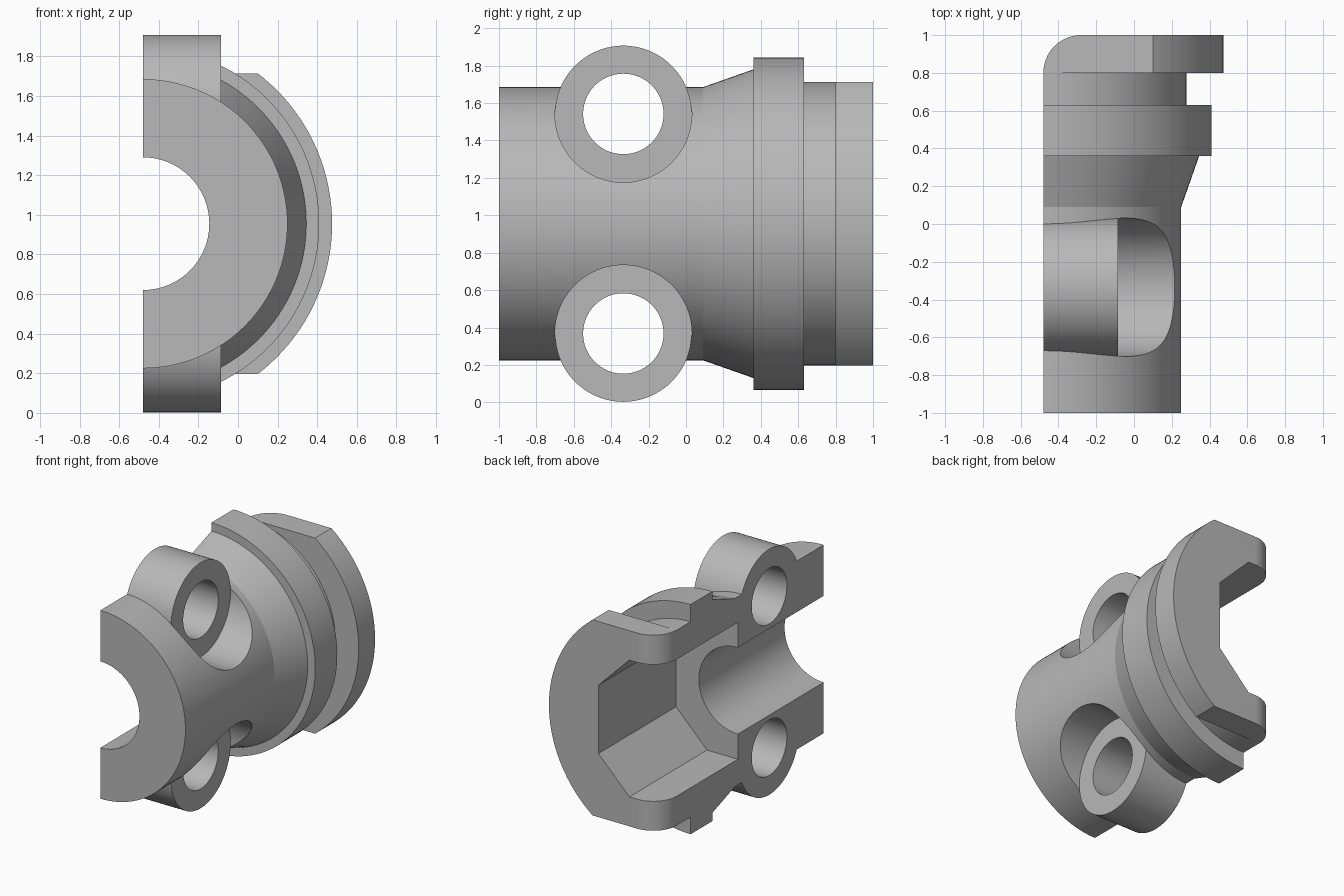
import bpy, bmesh, math
from mathutils import Matrix, Vector

if "Cube" in bpy.data.objects:
    bpy.data.objects.remove(bpy.data.objects["Cube"], do_unlink=True)

SPLIT = -0.48            # x of the flat parting face, which holds the main axis
AXIS = 0.955             # z of the main axis
BOLT_Y = -0.335
BOLT_OFF = 0.587         # bolt distance above and below the main axis
SEG = 128

grey = bpy.data.materials.new("plain grey")
grey.use_nodes = True
grey.diffuse_color = (0.48, 0.48, 0.48, 1)
grey.node_tree.nodes["Principled BSDF"].inputs["Base Color"].default_value = (0.48, 0.48, 0.48, 1)


def finish(name, bm):
    bmesh.ops.recalc_face_normals(bm, faces=bm.faces)
    mesh = bpy.data.meshes.new(name)
    bm.to_mesh(mesh)
    bm.free()
    mesh.materials.append(grey)
    ob = bpy.data.objects.new(name, mesh)
    bpy.context.collection.objects.link(ob)
    return ob


def prism(name, points, move):
    """Extrude a closed loop of points along a vector."""
    bm = bmesh.new()
    face = bm.faces.new([bm.verts.new(p) for p in points])
    ext = bmesh.ops.extrude_face_region(bm, geom=[face])["geom"]
    bmesh.ops.translate(bm, vec=move, verts=[v for v in ext if isinstance(v, bmesh.types.BMVert)])
    return finish(name, bm)


def box(name, lo, hi):
    pts = [(lo[0], lo[1], lo[2]), (hi[0], lo[1], lo[2]), (hi[0], hi[1], lo[2]), (lo[0], hi[1], lo[2])]
    return prism(name, pts, (0, 0, hi[2] - lo[2]))


def rod_x(name, y, z, r, x0, x1):
    ring = [math.tau * i / SEG for i in range(SEG)]
    return prism(name, [(x0, y + r * math.cos(a), z + r * math.sin(a)) for a in ring], (x1 - x0, 0, 0))


def lathe(name, profile):
    """Turn (y, radius) pairs around the main axis and cap both ends."""
    bm = bmesh.new()
    rings = []
    for y, r in profile:
        rings.append([bm.verts.new((SPLIT + r * math.cos(math.tau * i / SEG), y,
                                    AXIS + r * math.sin(math.tau * i / SEG))) for i in range(SEG)])
    for a, b in zip(rings, rings[1:]):
        for i in range(SEG):
            j = (i + 1) % SEG
            bm.faces.new((a[i], a[j], b[j], b[i]))
    bm.faces.new(rings[0])
    bm.faces.new(rings[-1])
    return finish(name, bm)


def combine(target, tool, operation):
    mod = target.modifiers.new("combine", "BOOLEAN")
    mod.operation = operation
    mod.solver = "EXACT"
    mod.object = tool
    bpy.context.view_layer.objects.active = target
    bpy.ops.object.modifier_apply(modifier=mod.name)
    bpy.data.objects.remove(tool, do_unlink=True)


# Turned outside: barrel, cone, collar, neck and end flange
body = lathe("split_housing", [(-1, 0.73), (0.09, 0.73), (0.36, 0.825), (0.36, 0.89), (0.63, 0.89),
                               (0.63, 0.757), (0.80, 0.757), (0.80, 0.955), (1, 0.955)])

# Flats on the top and bottom of the end flange
for s in (-1, 1):
    z0, z1 = sorted((AXIS + s * 0.758, AXIS + s * 1.2))
    combine(body, box("flat_cutter", (-2, 0.79, z0), (2, 1.2, z1)), "DIFFERENCE")

# Bolt bosses, with round clearance pockets for the bolt heads
for s in (-1, 1):
    z = AXIS + s * BOLT_OFF
    combine(body, rod_x("bolt_boss", BOLT_Y, z, 0.365, -0.7, -0.02), "UNION")
for s in (-1, 1):
    z = AXIS + s * BOLT_OFF
    combine(body, rod_x("head_pocket", BOLT_Y, z, 0.366, -0.085, 1), "DIFFERENCE")
    combine(body, rod_x("bolt_hole", BOLT_Y, z, 0.215, -1, 1), "DIFFERENCE")

# Round bore at the front, chamfered pocket at the back
combine(body, lathe("bore_cutter", [(-1.2, 0.335), (0.2, 0.335)]), "DIFFERENCE")
a, c = 0.53, 0.265
outline = [(a, -c), (a, c), (c, a), (-c, a), (-a, c), (-a, -c), (-c, -a), (c, -a)]
combine(body, prism("pocket_cutter", [(SPLIT + x, 0.05, AXIS + z) for x, z in outline], (0, 1.2, 0)),
        "DIFFERENCE")

# Parting face
combine(body, box("split_cutter", (-2, -2, -1), (SPLIT, 2, 3)), "DIFFERENCE")

# Rounded rear corner beside the parting face
r, n = 0.2, 16
arc = [(SPLIT + r - r * math.cos(math.pi / 2 * i / n), 0.8 + r * math.sin(math.pi / 2 * i / n), -0.5)
       for i in range(n + 1)]
corner = arc + [(SPLIT + r, 1.2, -0.5), (SPLIT - 0.2, 1.2, -0.5), (SPLIT - 0.2, 0.8, -0.5)]
combine(body, prism("corner_cutter", corner, (0, 0, 3)), "DIFFERENCE")

bpy.ops.object.select_all(action="DESELECT")
body.select_set(True)
bpy.context.view_layer.objects.active = body
bpy.ops.object.shade_smooth_by_angle(angle=math.radians(15))
